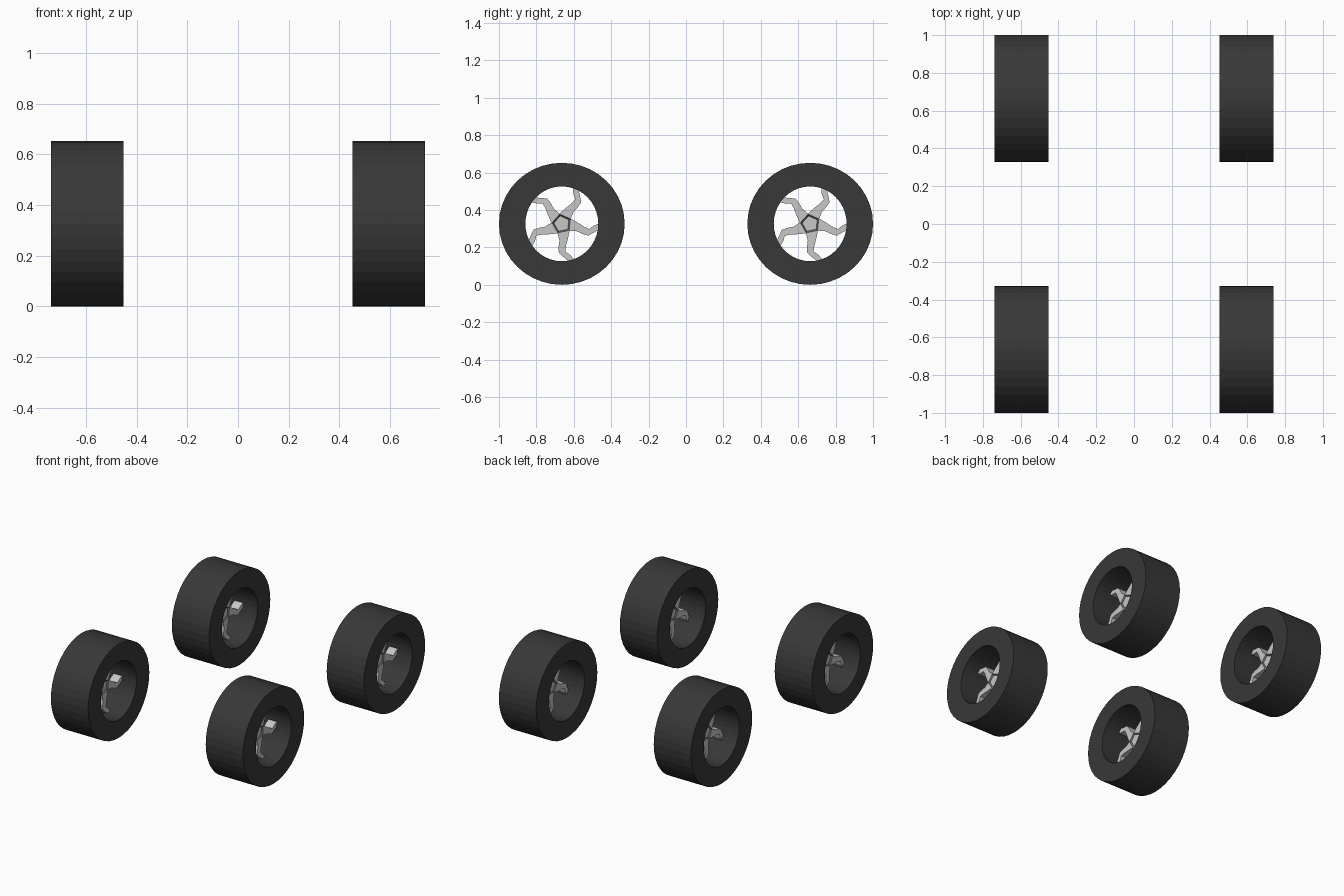
import bpy, bmesh, math
from mathutils import Vector

if "Cube" in bpy.data.objects:
    bpy.data.objects.remove(bpy.data.objects["Cube"])

WHEEL_X, WHEEL_Y, WHEEL_Z = 0.595, 0.664, 0.326
HALF_WIDTH = 0.143
SEGMENTS = 40


def material(name, value):
    m = bpy.data.materials.new(name)
    m.diffuse_color = (value, value, value, 1)
    m.use_nodes = True
    m.node_tree.nodes["Principled BSDF"].inputs["Base Color"].default_value = m.diffuse_color
    return m


rubber = material("black rubber", 0.04)
metal = material("light grey metal", 0.57)
groove = material("dark grey groove", 0.14)


def finish(bm, name, mats):
    bmesh.ops.recalc_face_normals(bm, faces=bm.faces)
    me = bpy.data.meshes.new(name)
    bm.to_mesh(me)
    bm.free()
    for m in mats:
        me.materials.append(m)
    return me


# Tyre: open ring with a square section
def tyre_mesh():
    bm = bmesh.new()
    # x, y radius, z radius around the section
    section = [(HALF_WIDTH, 0.336, 0.326), (HALF_WIDTH, 0.195, 0.2),
               (-HALF_WIDTH, 0.195, 0.2), (-HALF_WIDTH, 0.336, 0.326)]
    rings = []
    for i in range(SEGMENTS):
        a = 2 * math.pi * i / SEGMENTS
        rings.append([bm.verts.new((x, ry * math.cos(a), rz * math.sin(a)))
                      for x, ry, rz in section])
    for i in range(SEGMENTS):
        a, b = rings[i], rings[(i + 1) % SEGMENTS]
        for k in range(4):
            n = (k + 1) % 4
            bm.faces.new((a[k], b[k], b[n], a[n]))
    return finish(bm, "tyre", [rubber])


# Rim: five curved spokes around a pentagon hub
def rim_mesh():
    bm = bmesh.new()
    half = 0.032
    # radius and angle (degrees from the tip direction) of both spoke edges
    lead = [(0.091, -20), (0.123, -20), (0.155, -18), (0.178, -9), (0.203, -2)]
    trail = [(0.091, 8), (0.118, -1), (0.15, -5), (0.172, 3), (0.203, 7)]

    def point(r, deg):
        a = math.radians(deg)
        return bm.verts.new((half, r * math.cos(a), r * math.sin(a)))

    valleys = [point(0.056, 30 + 72 * i) for i in range(5)]
    bm.faces.new(valleys)
    for i in range(5):
        tip = 66 + 72 * i
        left, right = valleys[i], valleys[(i + 1) % 5]
        for (r1, a1), (r2, a2) in zip(lead, trail):
            l2, r_2 = point(r1, tip + a1), point(r2, tip + a2)
            bm.faces.new((left, l2, r_2, right))
            left, right = l2, r_2
    # thicken
    ext = bmesh.ops.extrude_face_region(bm, geom=bm.faces[:], use_keep_orig=True)
    new = [g for g in ext["geom"] if isinstance(g, bmesh.types.BMVert)]
    bmesh.ops.translate(bm, verts=new, vec=Vector((-2 * half, 0, 0)))
    bmesh.ops.recalc_face_normals(bm, faces=bm.faces)
    # dark groove around the hub cap, on both sides
    for f in [f for f in bm.faces if len(f.verts) == 5]:
        bmesh.ops.inset_individual(bm, faces=[f], thickness=0.003)
        ring = bmesh.ops.inset_individual(bm, faces=[f], thickness=0.010, depth=-0.008)
        for g in ring["faces"]:
            if g != f:
                g.material_index = 1
    return finish(bm, "rim", [metal, groove])


# Four identical wheels
tyre, rim = tyre_mesh(), rim_mesh()
for end, y in (("front", -WHEEL_Y), ("back", WHEEL_Y)):
    for side, x in (("left", -WHEEL_X), ("right", WHEEL_X)):
        for part, me in (("tyre", tyre), ("rim", rim)):
            ob = bpy.data.objects.new(f"{end}_{side}_{part}", me)
            ob.location = (x, y, WHEEL_Z)
            bpy.context.collection.objects.link(ob)
